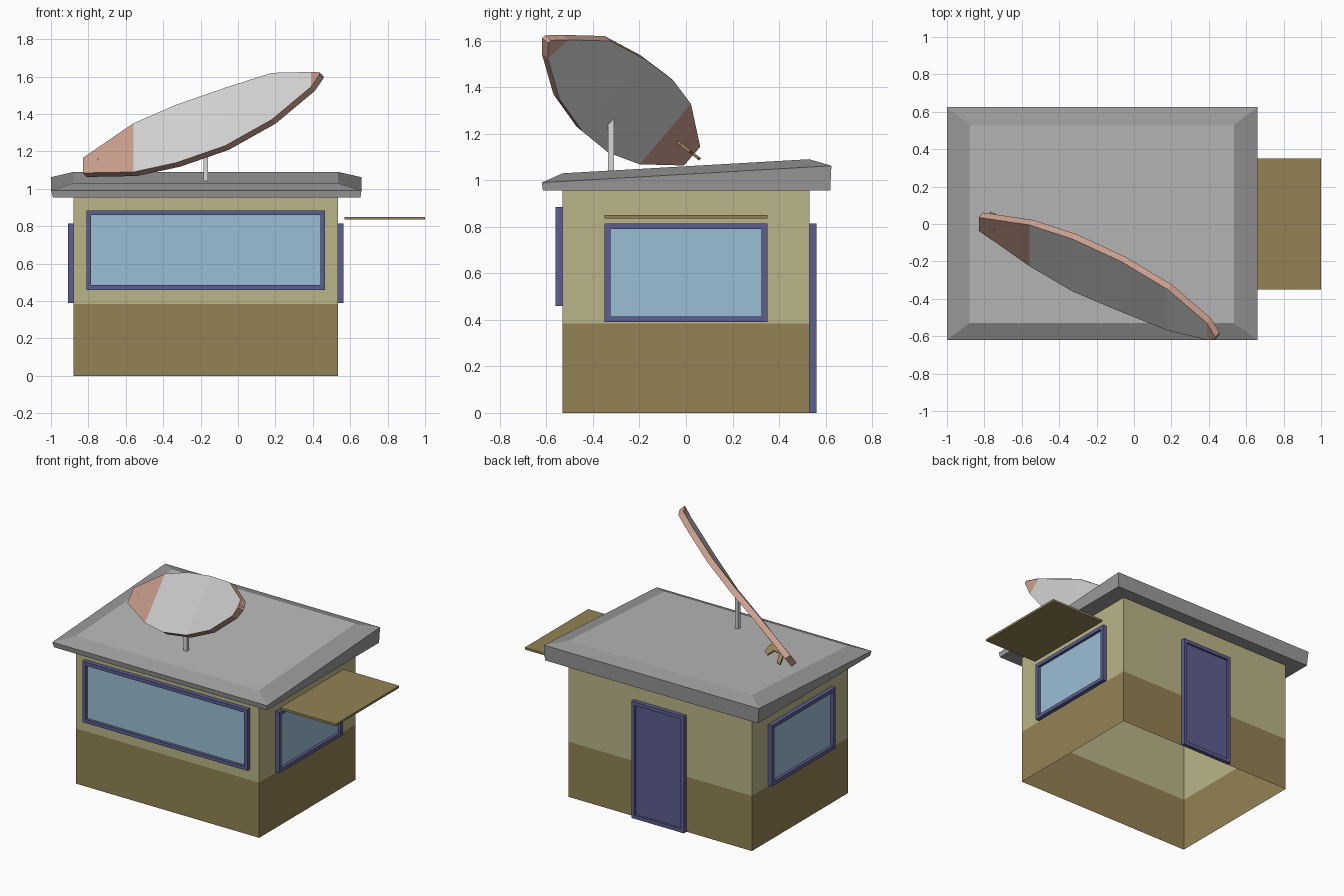
import bpy, bmesh, math
from mathutils import Vector, Matrix

if "Cube" in bpy.data.objects:
    bpy.data.objects.remove(bpy.data.objects["Cube"])


def material(name, r, g, b):
    """Flat colour from 0-255 sRGB values."""
    lin = [((c / 255 + 0.055) / 1.055) ** 2.4 for c in (r, g, b)]
    m = bpy.data.materials.new(name)
    m.diffuse_color = (*lin, 1)
    m.use_nodes = True
    m.node_tree.nodes["Principled BSDF"].inputs["Base Color"].default_value = m.diffuse_color
    return m


KHAKI = material("khaki_wall", 187, 181, 136)
BROWN = material("brown_base", 147, 130, 84)
ROOF = material("roof_grey", 184, 184, 184)
EDGE = material("roof_edge_grey", 154, 154, 154)
DISH = material("dish_grey", 216, 216, 216)
SALMON = material("dish_salmon", 204, 160, 143)
BLUE = material("frame_blue", 93, 94, 144)
GLASS = material("window_glass", 154, 191, 212)


def finish(name, bm, mats, rule=None, fix=True):
    if fix:
        bmesh.ops.recalc_face_normals(bm, faces=bm.faces[:])
    bm.normal_update()
    if rule:
        for f in bm.faces:
            f.material_index = rule(f)
    me = bpy.data.meshes.new(name)
    bm.to_mesh(me)
    bm.free()
    for m in mats:
        me.materials.append(m)
    ob = bpy.data.objects.new(name, me)
    bpy.context.collection.objects.link(ob)
    return ob


def loft(rings, caps=True):
    """Skin closed rings of points that all have the same count."""
    bm = bmesh.new()
    vs = [[bm.verts.new(p) for p in ring] for ring in rings]
    n = len(rings[0])
    for a, b in zip(vs, vs[1:]):
        for i in range(n):
            j = (i + 1) % n
            bm.faces.new((a[i], a[j], b[j], b[i]))
    if caps:
        bm.faces.new(vs[0][::-1])
        bm.faces.new(vs[-1])
    return bm


def rect(x0, x1, y0, y1, z):
    """Rectangle ring; z may be a function of y."""
    h = z if callable(z) else (lambda y: z)
    return [(x, y, h(y)) for x, y in ((x0, y0), (x1, y0), (x1, y1), (x0, y1))]


def box(name, x0, x1, y0, y1, z0, z1, mat):
    return finish(name, loft([rect(x0, x1, y0, y1, z0), rect(x0, x1, y0, y1, z1)]), [mat])


def framed_panel(name, width, z0, z1, at, turn, panel, border=0.025, depth=0.03, recess=0.02):
    """Frame standing out from a wall with a sunken panel; no back face."""
    w = width / 2

    def ring(b, y):
        return [(-w + b, y, z0 + b), (w - b, y, z0 + b), (w - b, y, z1 - b), (-w + b, y, z1 - b)]
    bm = loft([ring(0, 0), ring(0, -depth), ring(border, -depth), ring(border, recess - depth)])
    bm.faces.ensure_lookup_table()
    bm.normal_update()
    inner = bm.faces[-1]
    back = bm.faces[-2]
    inner.material_index = 1
    bmesh.ops.recalc_face_normals(bm, faces=bm.faces[:])
    bmesh.ops.delete(bm, geom=[back], context='FACES')
    bm.transform(Matrix.Translation(at) @ Matrix.Rotation(turn, 4, 'Z'))
    return finish(name, bm, [BLUE, panel], fix=False)


# Hut walls: open shell, brown below and khaki above
L, R, F, B = -0.88, 0.535, -0.53, 0.53
MID = (L + R) / 2
walls = loft([rect(L, R, F, B, z) for z in (0, 0.385, 0.957)], caps=False)
finish("walls", walls, [BROWN, KHAKI], lambda f: int(f.calc_center_median().z > 0.385))

# Roof: flat underside, fascia growing towards the back, shallow border and sloped top
roof = loft([
    rect(-0.99, 0.655, -0.615, 0.62, 0.955),
    rect(-1.0, 0.66, -0.62, 0.625, lambda y: 0.99 + (y + 0.62) * 0.058),
    rect(L, R, F, B, lambda y: 1.03 + (y + 0.53) * 0.057),
])
finish("roof", roof, [EDGE, ROOF],
       lambda f: int(f.normal.z > 0.9 and abs(f.calc_center_median().y) < 0.05
                     and abs(f.calc_center_median().x - MID) < 0.05))

# Windows and door
framed_panel("front_window", 1.275, 0.46, 0.885, (MID, F, 0), 0, GLASS)
framed_panel("right_window", 0.70, 0.39, 0.815, (R, 0, 0), math.pi / 2, GLASS)
framed_panel("left_window", 0.70, 0.39, 0.815, (L, 0, 0), -math.pi / 2, GLASS)
framed_panel("back_door", 0.405, 0.0, 0.815, (MID, B, 0), math.pi, BLUE, recess=0.015)

# Awning board beside the right window
box("awning", 0.57, 1.0, -0.35, 0.35, 0.835, 0.85, BROWN)

# Dish post
box("dish_post", -0.185, -0.16, -0.335, -0.31, 1.03, 1.28, DISH)

# Dish: many-sided tilted plate, as stations (x, y, z, half width y, half width z)
stations = [
    (-0.83, 0.00, 1.125, 0.035, 0.04), (-0.56, -0.115, 1.22, 0.11, 0.13),
    (-0.33, -0.22, 1.295, 0.14, 0.155), (-0.07, -0.335, 1.385, 0.135, 0.155),
    (0.18, -0.46, 1.495, 0.11, 0.125), (0.39, -0.575, 1.585, 0.045, 0.04),
    (0.435, -0.612, 1.617, 0.006, 0.006),
]
back = Vector((0.53, 0.655, -0.536)) * 0.04
rings = []
for x, y, z, hy, hz in stations:
    lo, hi = Vector((x, y - hy, z - hz)), Vector((x, y + hy, z + hz))
    rings.append([lo, hi, hi + back, lo + back])


def dish_colour(f):
    # Grey on the broad middle faces, salmon on the rim and both ends
    x = f.calc_center_median().x
    broad = abs(f.normal.dot(back.normalized())) > 0.85
    return 0 if broad and -0.55 < x < 0.38 else 1


finish("dish", loft(rings), [DISH, SALMON], dish_colour)

# Pronged bracket behind the low end of the dish
outline = [(-0.77, 1), (-0.74, 0.95), (-0.725, 0.6), (-0.68, 0.55), (-0.65, 0.78),
           (-0.62, 0.68), (-0.63, 0.4), (-0.66, 0.25), (-0.75, 0.35)]
off = Vector((0, 0.004, 0.005))
plate = [Vector((x, -0.08 + 0.14 * s, 1.20 - 0.11 * s)) for x, s in outline]
finish("dish_bracket", loft([[p - off for p in plate], [p + off for p in plate]]), [BROWN])
